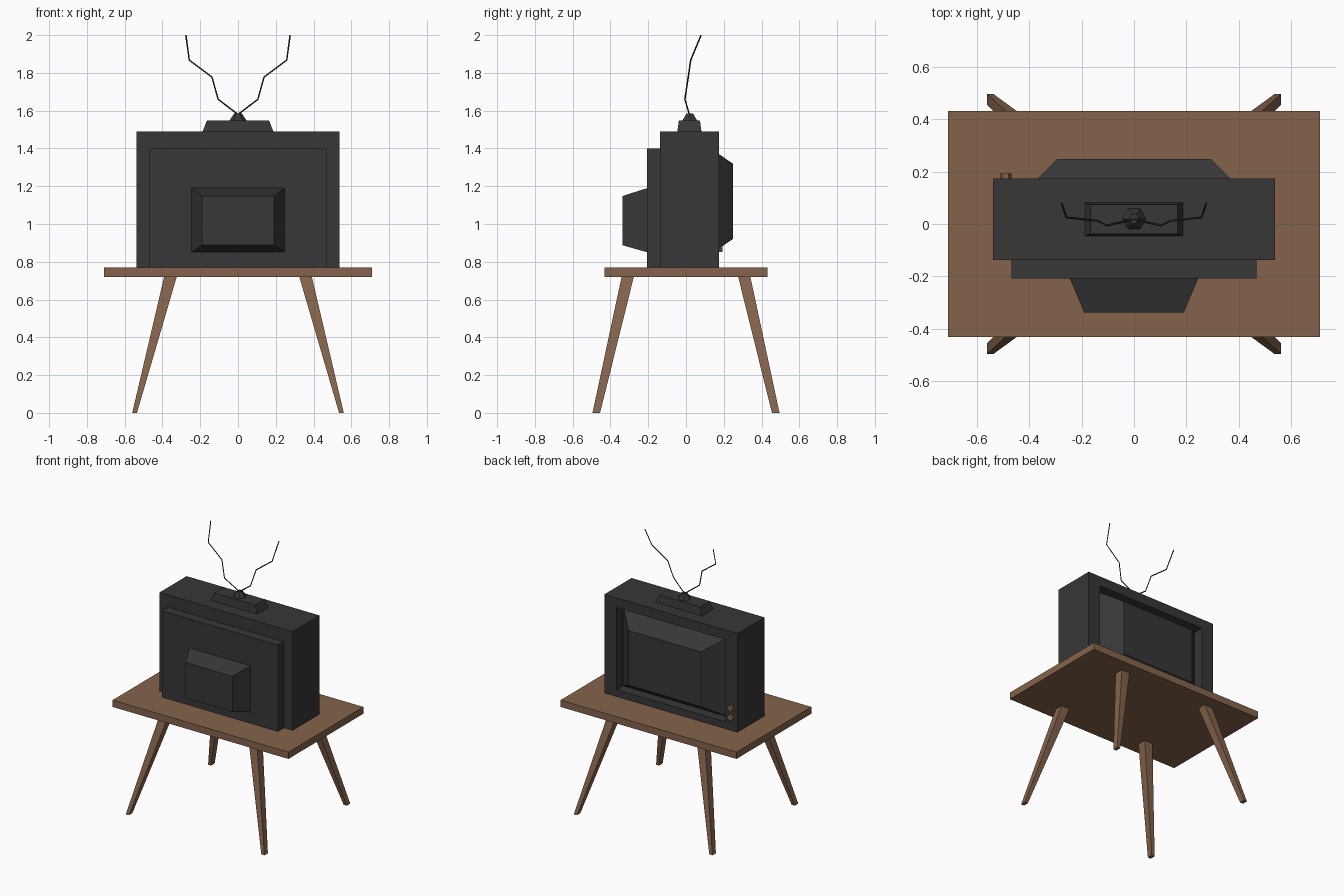
import bpy, bmesh, math
from mathutils import Vector

if "Cube" in bpy.data.objects:
    bpy.data.objects.remove(bpy.data.objects["Cube"])


def material(name, colour):
    m = bpy.data.materials.new(name)
    m.use_nodes = True
    m.diffuse_color = (*colour, 1)
    bsdf = m.node_tree.nodes["Principled BSDF"]
    bsdf.inputs["Base Color"].default_value = (*colour, 1)
    bsdf.inputs["Roughness"].default_value = 0.8
    return m


WOOD = material("brown wood", (0.231, 0.127, 0.070))
DARK = material("charcoal plastic", (0.038, 0.038, 0.038))


def loft(name, rings, mat):
    """Skin a solid through matching rings of points, closed at both ends."""
    bm = bmesh.new()
    loops = [[bm.verts.new(p) for p in ring] for ring in rings]
    n = len(loops[0])
    for a, b in zip(loops, loops[1:]):
        for i in range(n):
            j = (i + 1) % n
            bm.faces.new((a[i], a[j], b[j], b[i]))
    bm.faces.new(loops[0])
    bm.faces.new(loops[-1])
    bmesh.ops.recalc_face_normals(bm, faces=bm.faces)
    mesh = bpy.data.meshes.new(name)
    bm.to_mesh(mesh)
    bm.free()
    mesh.materials.append(mat)
    ob = bpy.data.objects.new(name, mesh)
    bpy.context.collection.objects.link(ob)
    return ob


def upright(y, half, z0, z1):
    """Rectangle facing along y."""
    return [(-half, y, z0), (half, y, z0), (half, y, z1), (-half, y, z1)]


def flat(z, x0, x1, y0, y1):
    """Rectangle lying at height z."""
    return [(x0, y0, z), (x1, y0, z), (x1, y1, z), (x0, y1, z)]


def hexagon(centre, r, u, v):
    c, u, v = Vector(centre), Vector(u), Vector(v)
    angles = [math.tau * i / 6 for i in range(6)]
    return [c + u * r * math.cos(a) + v * r * math.sin(a) for a in angles]


X, Y, Z = (1, 0, 0), (0, 1, 0), (0, 0, 1)

# Table top and four splayed, tapered legs
loft("table_top", [flat(z, -0.71, 0.71, -0.432, 0.432) for z in (0.72, 0.77)], WOOD)
for sx, side in ((-1, "right"), (1, "left")):
    for sy, end in ((-1, "front"), (1, "back")):
        loft(f"{end}_{side}_leg", [
            flat(0, sx * 0.535, sx * 0.56, sy * 0.455, sy * 0.495),
            flat(0.725, sx * 0.323, sx * 0.39, sy * 0.275, sy * 0.34)], WOOD)

# Cabinet with a recess on the screen side
loft("cabinet", [
    upright(-0.138, 0.537, 0.77, 1.49),
    upright(0.174, 0.537, 0.77, 1.49),
    upright(0.174, 0.44, 0.82, 1.42),
    upright(0.10, 0.44, 0.82, 1.42)], DARK)

# Screen bulging out of the recess
loft("screen", [
    upright(0.10, 0.44, 0.82, 1.42),
    upright(0.248, 0.293, 0.92, 1.32)], DARK)

# Rear panel and tube housing
loft("rear_panel", [upright(y, 0.468, 0.77, 1.40) for y in (-0.207, -0.13)], DARK)
loft("tube_housing", [
    upright(-0.337, 0.19, 0.888, 1.148),
    upright(-0.205, 0.246, 0.85, 1.19)], DARK)

# Two tuning knobs beside the screen
for name, z in (("lower_knob", 0.87), ("upper_knob", 0.937)):
    loft(name, [hexagon((-0.49, y, z), 0.022, X, Z) for y in (0.17, 0.193)], WOOD)

# Antenna base and hexagonal cap
loft("antenna_base", [
    flat(1.488, -0.188, 0.188, -0.046, 0.082),
    flat(1.547, -0.165, 0.165, -0.038, 0.074)], DARK)
loft("antenna_cap", [
    hexagon((0, 0.02, 1.545), 0.047, X, Y),
    hexagon((0, 0.02, 1.585), 0.02, X, Y)], DARK)

# Pair of kinked antenna rods
PATH = [(0, 0.018, 1.58), (0.105, -0.006, 1.66), (0.138, 0.012, 1.778),
        (0.258, 0.025, 1.868), (0.276, 0.08, 2.0)]
for s, side in ((-1, "right"), (1, "left")):
    curve = bpy.data.curves.new(f"{side}_antenna", "CURVE")
    curve.dimensions = "3D"
    curve.bevel_depth = 0.004
    curve.bevel_resolution = 0
    curve.use_fill_caps = True
    spline = curve.splines.new("POLY")
    spline.points.add(len(PATH) - 1)
    for point, (x, y, z) in zip(spline.points, PATH):
        point.co = (s * x, y, z, 1)
    curve.materials.append(DARK)
    bpy.context.collection.objects.link(bpy.data.objects.new(f"{side}_antenna", curve))
